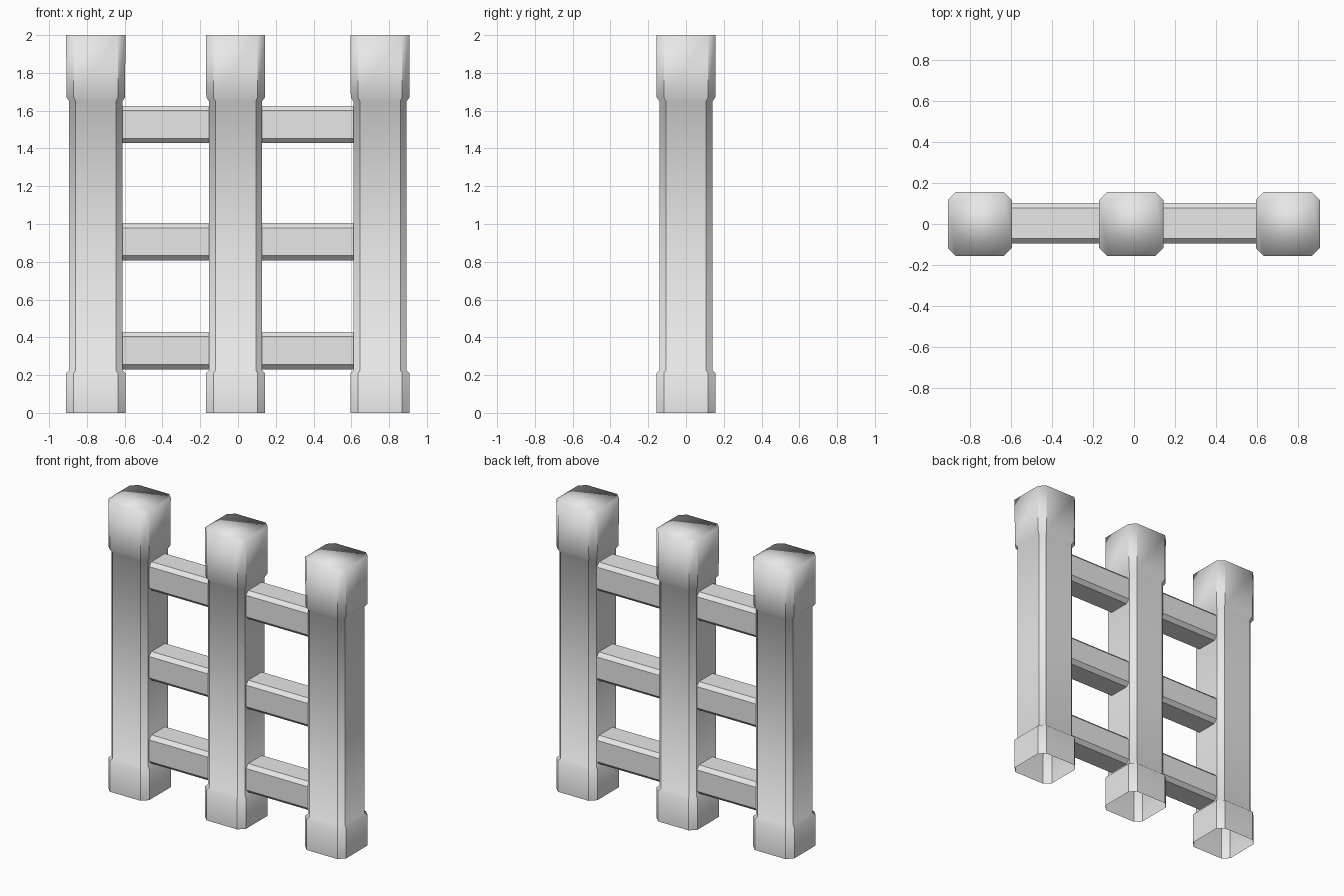
import bpy
import bmesh

cube = bpy.data.objects.get("Cube")
if cube:
    bpy.data.objects.remove(cube, do_unlink=True)

GREY = (0.8, 0.8, 0.8, 1.0)
grey = bpy.data.materials.new("plain_grey")
grey.use_nodes = True
grey.diffuse_color = GREY
grey.node_tree.nodes["Principled BSDF"].inputs["Base Color"].default_value = GREY


def octagon(half, cut):
    """Square outline with cut corners, counter-clockwise."""
    a, b = half, half - cut
    return [(b, -a), (a, -b), (a, b), (b, a), (-b, a), (-a, b), (-a, -b), (-b, -a)]


def loft(bm, rings):
    """Join successive rings of points with quads."""
    loops = [[bm.verts.new(p) for p in ring] for ring in rings]
    for low, high in zip(loops, loops[1:]):
        for i in range(len(low)):
            j = (i + 1) % len(low)
            bm.faces.new((low[i], low[j], high[j], high[i]))
    return loops


def finish(bm, name, location):
    mesh = bpy.data.meshes.new(name)
    bm.to_mesh(mesh)
    bm.free()
    mesh.materials.append(grey)
    obj = bpy.data.objects.new(name, mesh)
    obj.location = location
    bpy.context.collection.objects.link(obj)


# Height, half width and corner cut: foot, shaft, cap
POST = [(0.0, 0.157, 0.04), (0.21, 0.157, 0.04), (0.225, 0.141, 0.034),
        (1.65, 0.141, 0.034), (1.67, 0.155, 0.038), (2.0, 0.157, 0.04)]


def add_post(name, x):
    bm = bmesh.new()
    loops = loft(bm, [[(px, py, z) for px, py in octagon(half, cut)]
                      for z, half, cut in POST])
    # Closed top, open foot
    bm.faces.new(loops[-1])
    for face in bm.faces:
        face.smooth = True
    # Crisp upright corners, soft steps
    for edge in bm.edges:
        if abs(edge.verts[0].co.z - edge.verts[1].co.z) > 0.001:
            edge.smooth = False
    finish(bm, name, (x, 0, 0))


def add_rail(name, x0, x1, z):
    bm = bmesh.new()
    loft(bm, [[(x, py, pz) for py, pz in octagon(0.099, 0.025)] for x in (x0, x1)])
    finish(bm, name, (0, 0.003, z))


# Posts
for name, x in (("right_post", -0.753), ("middle_post", -0.013), ("left_post", 0.752)):
    add_post(name, x)

# Rails between the posts
for level, z in (("lower", 0.33), ("centre", 0.906), ("upper", 1.527)):
    add_rail(level + "_right_rail", -0.614, -0.152, z)
    add_rail(level + "_left_rail", 0.126, 0.613, z)
